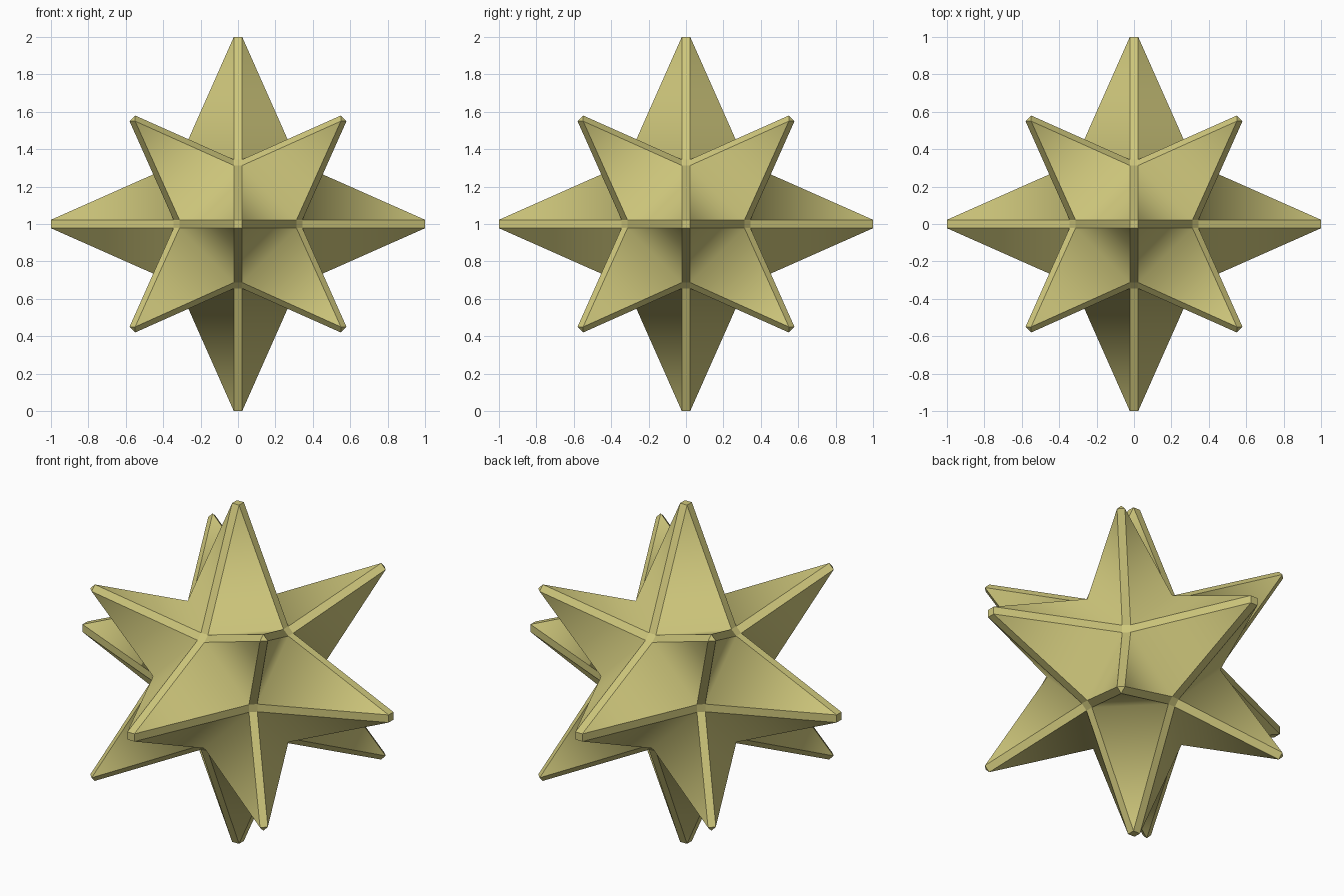
import bpy, bmesh
from itertools import product
from mathutils import Vector

if "Cube" in bpy.data.objects:
    bpy.data.objects.remove(bpy.data.objects["Cube"])

Q = 0.0225                # half width of the flat ridge bands
TIP = (1.0, Q, Q)         # long spike tip  (along axis, other, other)
CORNER = (0.58, 0.55)     # short diagonal spike tip
NOTCH = (0.345, 0.313)    # inner corner between spikes

bm = bmesh.new()


def point(s, values):
    p = Vector((0, 0, 1))
    for axis, v in values.items():
        p[axis] = v * s[axis]
    p.z += 1
    return p


def tip(k, s):
    return point(s, {a: 1.0 if a == k else Q for a in range(3)})


def corner(k, s):
    return point(s, {a: CORNER[0] if a == k else CORNER[1] for a in range(3)})


def notch(k, i, s):
    return point(s, {k: NOTCH[0], i: NOTCH[1], 3 - k - i: Q})


def flip(s, a):
    return tuple(-v if n == a else v for n, v in enumerate(s))


def face(*pts):
    return bm.faces.new([bm.verts.new(p) for p in pts])


for s in product((1, -1), repeat=3):
    # blunt end of each diagonal spike
    face(*[corner(k, s) for k in range(3)])
    for k in range(3):
        i, j = (k + 1) % 3, (k + 2) % 3
        # folded panel between a long spike and a diagonal spike
        face(tip(k, s), notch(k, i, s), notch(k, j, s))
        face(notch(k, i, s), corner(k, s), notch(k, j, s))
        # ridge band of the diagonal spike
        face(corner(k, s), corner(i, s), notch(i, k, s), notch(k, i, s))
        # ridge bands of the long spike
        for a, b in ((i, j), (j, i)):
            if s[b] > 0:
                t = flip(s, b)
                face(tip(k, s), notch(k, a, s), notch(k, a, t), tip(k, t))
        # small flat where four bands meet
        if s[j] > 0:
            t = flip(s, j)
            face(notch(k, i, s), notch(i, k, s), notch(i, k, t), notch(k, i, t))
        # blunt end of the long spike
        if s[i] > 0 and s[j] > 0:
            face(tip(k, s), tip(k, flip(s, i)),
                 tip(k, flip(flip(s, i), j)), tip(k, flip(s, j)))

bmesh.ops.remove_doubles(bm, verts=bm.verts, dist=1e-4)
bmesh.ops.recalc_face_normals(bm, faces=bm.faces)

# smooth shading across the panel folds, crisp band edges
for f in bm.faces:
    f.smooth = True
for e in bm.edges:
    e.smooth = all(len(f.verts) == 3 for f in e.link_faces) and e.calc_length() > 0.3

mesh = bpy.data.meshes.new("spiked_star")
bm.to_mesh(mesh)
bm.free()
star = bpy.data.objects.new("spiked_star", mesh)
bpy.context.collection.objects.link(star)

mat = bpy.data.materials.new("khaki")
mat.diffuse_color = (0.62, 0.57, 0.2, 1)
mat.use_nodes = True
mat.node_tree.nodes["Principled BSDF"].inputs["Base Color"].default_value = mat.diffuse_color
mesh.materials.append(mat)
